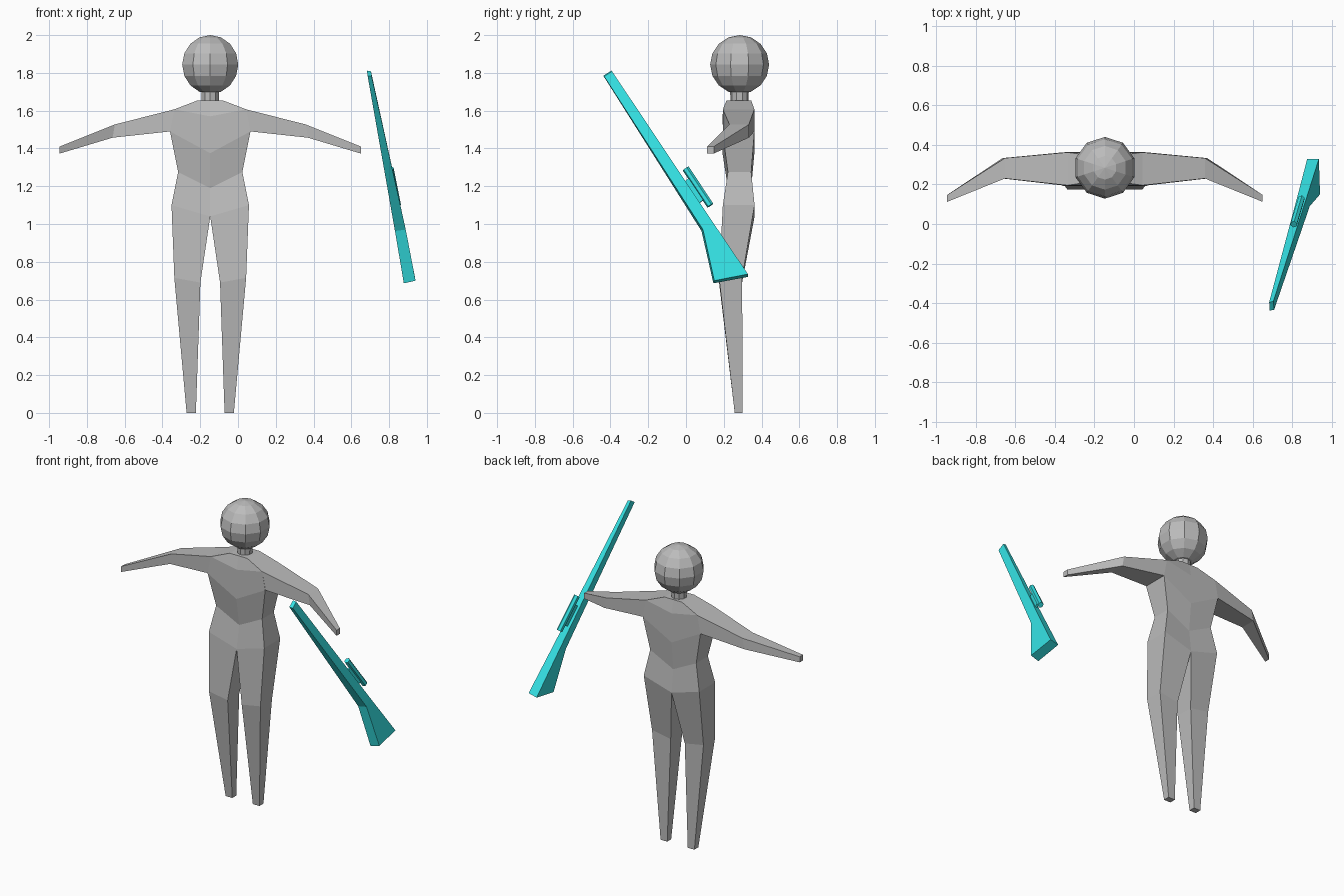
import bpy, bmesh, math
from mathutils import Vector

if "Cube" in bpy.data.objects:
    bpy.data.objects.remove(bpy.data.objects["Cube"])

CX, CY = -0.147, 0.283   # figure axis


def material(name, rgb):
    m = bpy.data.materials.new(name)
    m.diffuse_color = (*rgb, 1.0)
    m.use_nodes = True
    m.node_tree.nodes["Principled BSDF"].inputs["Base Color"].default_value = m.diffuse_color
    return m


GREY = material("plain grey", (0.5, 0.5, 0.5))
TEAL = material("bright teal", (0.035, 0.76, 0.78))


def finish(name, bm, mat, location=(0, 0, 0)):
    bmesh.ops.remove_doubles(bm, verts=bm.verts[:], dist=1e-4)
    bmesh.ops.recalc_face_normals(bm, faces=bm.faces[:])
    me = bpy.data.meshes.new(name)
    bm.to_mesh(me)
    bm.free()
    me.materials.append(mat)
    ob = bpy.data.objects.new(name, me)
    ob.location = location
    bpy.context.collection.objects.link(ob)
    return ob


def loft(bm, rings, caps=(True, True)):
    """Skin a list of equal-length point rings."""
    rows = [[bm.verts.new(p) for p in ring] for ring in rings]
    n = len(rows[0])
    for a, b in zip(rows, rows[1:]):
        for i in range(n):
            j = (i + 1) % n
            bm.faces.new((a[i], a[j], b[j], b[i]))
    if caps[0]:
        bm.faces.new(rows[0])
    if caps[1]:
        bm.faces.new(rows[-1])


def circle(r, z, n=10):
    """Horizontal ring with one corner towards the front."""
    return [(r * math.sin(2 * math.pi * i / n), -r * math.cos(2 * math.pi * i / n), z)
            for i in range(n)]


# Body: torso levels as (outer half width, outer z, centre z, front y, back y)
LEVELS = [
    (0.065, 1.655, 1.655, 0.215, 0.345),   # collar
    (0.190, 1.607, 1.570, 0.195, 0.362),   # shoulder
    (0.213, 1.490, 1.375, 0.193, 0.362),   # armpit and chest
    (0.170, 1.275, 1.190, 0.222, 0.345),   # waist
    (0.205, 1.100, 1.040, 0.195, 0.363),   # hip and crotch
]
bm = bmesh.new()
for s in (1, -1):
    def ring(x_out, z_out, x_in, z_in, y0, y1):
        return [(s * x_out, y0, z_out), (s * x_out, y1, z_out),
                (s * x_in, y1, z_in), (s * x_in, y0, z_in)]

    # torso strips: front, back and side (the side is left open at the arm)
    rows = [[bm.verts.new(p) for p in ring(w, zo, 0, zc, y0, y1)]
            for w, zo, zc, y0, y1 in LEVELS]
    bm.faces.new(rows[0])
    for k, (a, b) in enumerate(zip(rows, rows[1:])):
        for i, j in ((0, 1), (1, 2), (3, 0)):
            if not (k == 1 and i == 0):
                bm.faces.new((a[i], a[j], b[j], b[i]))
    # leg: hip, knee, foot
    w, zo, zc, y0, y1 = LEVELS[-1]
    loft(bm, [ring(w, zo, 0, zc, y0, y1),
              ring(0.190, 0.715, 0.052, 0.690, 0.175, 0.297),
              ring(0.125, 0.0, 0.076, 0.0, 0.258, 0.300)], (False, True))
    # arm: shoulder, elbow, hand
    sh, ap = LEVELS[1], LEVELS[2]
    loft(bm, [ring(sh[0], sh[1], ap[0], ap[1], sh[3], sh[4]),
              ring(0.505, 1.527, 0.517, 1.457, 0.230, 0.333),
              ring(0.797, 1.410, 0.797, 1.373, 0.112, 0.147)], (False, True))
finish("body", bm, GREY, (CX, 0, 0))

# Neck
bm = bmesh.new()
loft(bm, [circle(0.047, 1.63), circle(0.050, 1.72)])
finish("neck", bm, GREY, (CX, CY, 0))

# Head: ten-sided ball
R = 0.156
bm = bmesh.new()
rings = [circle(R * math.sin(math.pi * k / 8), -R * math.cos(math.pi * k / 8))
         for k in range(1, 8)]
loft(bm, rings, (False, False))
for z in (-R, R):
    pole = bm.verts.new((0, 0, z))
    rim = [e for e in bm.edges if e.is_boundary and e.verts[0].co.z * z > 0]
    for e in rim:
        if abs(e.verts[0].co.z) > 0.9 * R:
            bm.faces.new((*e.verts, pole))
finish("head", bm, GREY, (CX, CY + 0.001, 2 - R))

# Rifle: muzzle, grip bend and butt sections (top left, top right, lower right, lower left)
bm = bmesh.new()
loft(bm, [
    [(0.683, -0.395, 1.812), (0.704, -0.391, 1.808), (0.708, -0.433, 1.781), (0.686, -0.438, 1.785)],
    [(0.826, 0.141, 1.003), (0.876, 0.145, 1.005), (0.888, 0.090, 0.970), (0.831, 0.082, 0.963)],
    [(0.875, 0.328, 0.720), (0.934, 0.328, 0.735), (0.940, 0.150, 0.700), (0.878, 0.145, 0.686)],
])
finish("rifle", bm, TEAL)

# Sight and its mount, laid along the top of the barrel
START = Vector((0.694, -0.393, 1.81))
ALONG = Vector((0.163, 0.546, -0.820)).normalized()
SIDE = ALONG.cross(Vector((0.15, 0.83, 0.555))).normalized()
UP = SIDE.cross(ALONG).normalized()


def on_barrel(s, side, up):
    return START + ALONG * s + SIDE * side + UP * up


bm = bmesh.new()
loft(bm, [[on_barrel(s, 0.018 * math.sin(i * math.pi / 3), 0.040 + 0.019 * math.cos(i * math.pi / 3))
           for i in range(6)] for s in (0.657, 0.895)])
finish("rifle_sight", bm, TEAL)

bm = bmesh.new()
loft(bm, [[on_barrel(s, a, b) for a, b in ((-0.007, -0.01), (0.007, -0.01), (0.007, 0.03), (-0.007, 0.03))]
          for s in (0.71, 0.85)])
finish("sight_mount", bm, TEAL)
